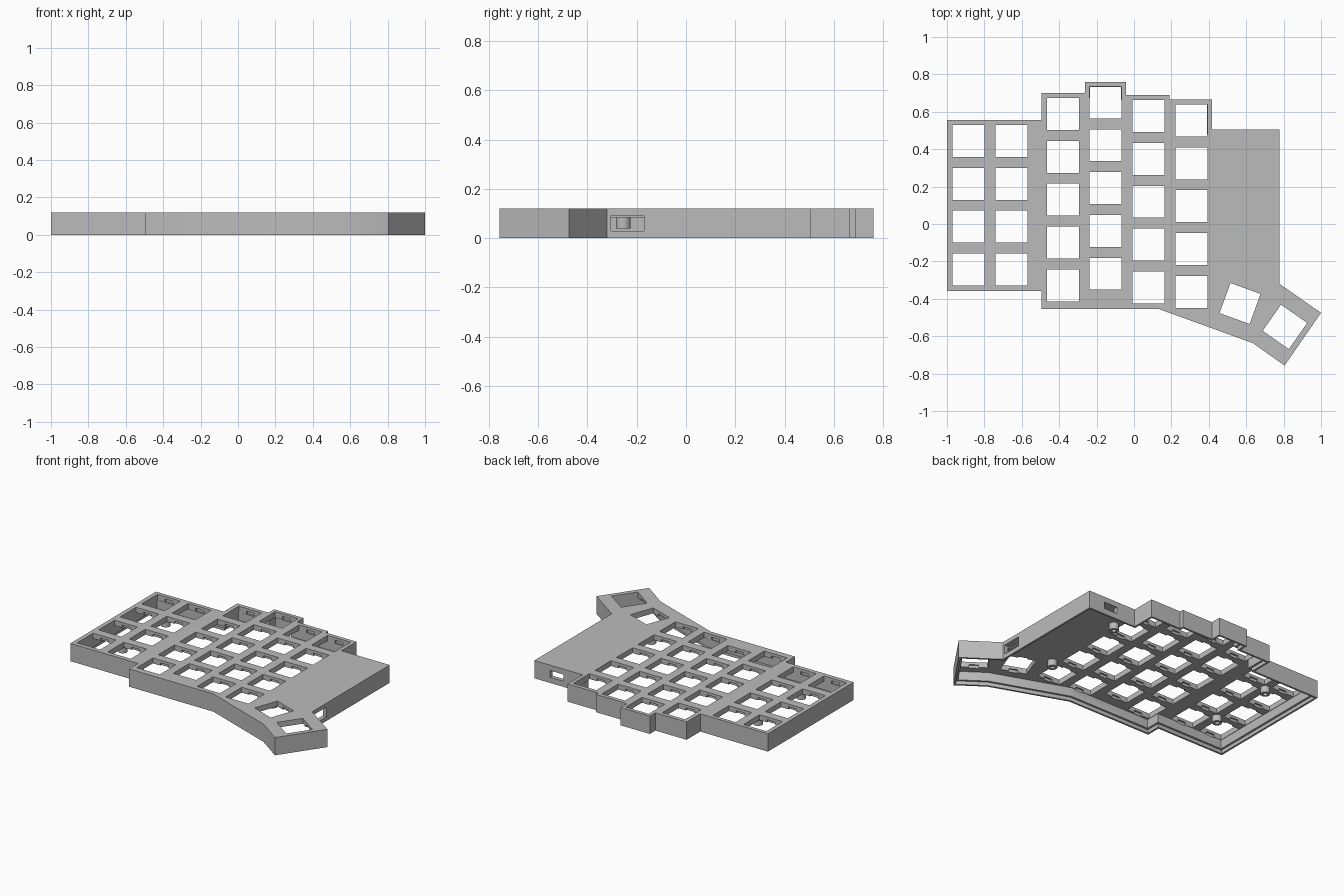
import bpy, bmesh, math
from mathutils import Vector, Matrix

cube = bpy.data.objects.get("Cube")
if cube:
    bpy.data.objects.remove(cube, do_unlink=True)

HEIGHT, PLATE, WALL, LIP = 0.12, 0.036, 0.027, 0.013
KEY, PITCH = 0.171, 0.229

grey = bpy.data.materials.new("plain grey")
grey.use_nodes = True
grey.diffuse_color = (0.5, 0.5, 0.5, 1)
grey.node_tree.nodes["Principled BSDF"].inputs["Base Color"].default_value = (0.5, 0.5, 0.5, 1)


def finish(name, bm):
    bmesh.ops.recalc_face_normals(bm, faces=bm.faces)
    mesh = bpy.data.meshes.new(name)
    bm.to_mesh(mesh)
    bm.free()
    mesh.materials.append(grey)
    obj = bpy.data.objects.new(name, mesh)
    bpy.context.collection.objects.link(obj)
    return obj


def prism(name, points, z0, z1):
    bm = bmesh.new()
    face = bm.faces.new([bm.verts.new((x, y, z0)) for x, y in points])
    top = bmesh.ops.extrude_face_region(bm, geom=[face])["geom"]
    bmesh.ops.translate(bm, vec=(0, 0, z1 - z0),
                        verts=[v for v in top if isinstance(v, bmesh.types.BMVert)])
    return finish(name, bm)


def boxes(name, items):
    """Each item is a centre, a size and a turn about z."""
    bm = bmesh.new()
    for centre, size, turn in items:
        place = (Matrix.Translation(centre) @ Matrix.Rotation(turn, 4, "Z")
                 @ Matrix.Diagonal((*size, 1)))
        bmesh.ops.create_cube(bm, size=1, matrix=place)
    return finish(name, bm)


def inset(points, d):
    """Offset a clockwise outline inwards."""
    result = []
    for i, p in enumerate(points):
        p = Vector(p)
        a = (p - Vector(points[i - 1])).normalized()
        b = (Vector(points[(i + 1) % len(points)]) - p).normalized()
        na, nb = Vector((a.y, -a.x)), Vector((b.y, -b.x))
        result.append(p + (na + nb) * d / (1 + na.dot(nb)))
    return result


def cut(obj, cutter):
    cutter.hide_render = True
    mod = obj.modifiers.new("cut", "BOOLEAN")
    mod.operation, mod.solver, mod.object = "DIFFERENCE", "EXACT", cutter
    bpy.context.view_layer.objects.active = obj
    bpy.ops.object.modifier_apply(modifier=mod.name)
    bpy.data.objects.remove(cutter, do_unlink=True)


# Outer case, clockwise from the back right-hand corner
outline = [(-1, 0.555), (-0.495, 0.555), (-0.495, 0.70), (-0.262, 0.70), (-0.262, 0.76),
           (-0.043, 0.76), (-0.043, 0.69), (0.19, 0.69), (0.19, 0.665), (0.418, 0.665),
           (0.418, 0.505), (0.778, 0.505), (0.778, -0.32), (1, -0.475), (0.805, -0.757),
           (0.636, -0.637), (0.134, -0.455), (-0.495, -0.455), (-0.495, -0.358), (-1, -0.358)]
case = prism("case_shell", outline, 0, HEIGHT)

# Hollow underside with a stepped rim
cut(case, prism("cavity", inset(outline, WALL), -0.1, HEIGHT - PLATE))
cut(case, prism("rim_step", inset(outline, LIP), -0.1, 0.024))

# Key positions: column x, rear key y, number of keys
columns = [(-0.885, 0.444, 4), (-0.656, 0.444, 4), (-0.38, 0.588, 5),
           (-0.152, 0.65, 5), (0.077, 0.577, 5), (0.307, 0.553, 5)]
keys = [(x, y - row * PITCH, 0) for x, y, count in columns for row in range(count)]
keys += [(0.567, -0.425, math.radians(-20)), (0.807, -0.55, math.radians(-35))]

# Key openings and the clip notches beneath their front and rear edges
cut(case, boxes("key_openings", [((x, y, HEIGHT), (KEY, KEY, 2 * PLATE + 0.004), turn)
                                 for x, y, turn in keys]))
cut(case, boxes("clip_notches", [((x, y, 0.091), (0.06, KEY + 0.022, 0.022), turn)
                                 for x, y, turn in keys]))

# Cable ports in the left side and back walls
cut(case, boxes("cable_ports", [((0.778, -0.237, 0.061), (0.1, 0.135, 0.064), 0),
                                ((0.61, 0.505, 0.061), (0.1, 0.1, 0.045), 0)]))

# Screw posts under the plate
for side, x in (("right", -0.77), ("left", 0.437)):
    for end, y in (("back", 0.33), ("front", -0.128 if x < 0 else -0.255)):
        bm = bmesh.new()
        rings = []
        for radius, z in ((0.014, 0.09), (0.014, 0.04), (0.03, 0.04), (0.03, 0.09)):
            ring = bmesh.ops.create_circle(bm, segments=32, radius=radius,
                                           matrix=Matrix.Translation((x, y, z)))["verts"]
            rings.append(ring)
        for i in range(4):
            a, b = rings[i], rings[(i + 1) % 4]
            for k in range(32):
                n = (k + 1) % 32
                bm.faces.new((a[k], a[n], b[n], b[k]))
        finish(f"screw_post_{side}_{end}", bm)

# Smooth the gentle bends and keep the corners crisp
for obj in bpy.context.collection.objects:
    if obj.name.startswith(("case_shell", "screw_post")):
        bpy.ops.object.select_all(action="DESELECT")
        obj.select_set(True)
        bpy.context.view_layer.objects.active = obj
        bpy.ops.object.shade_smooth_by_angle(angle=math.radians(30))
